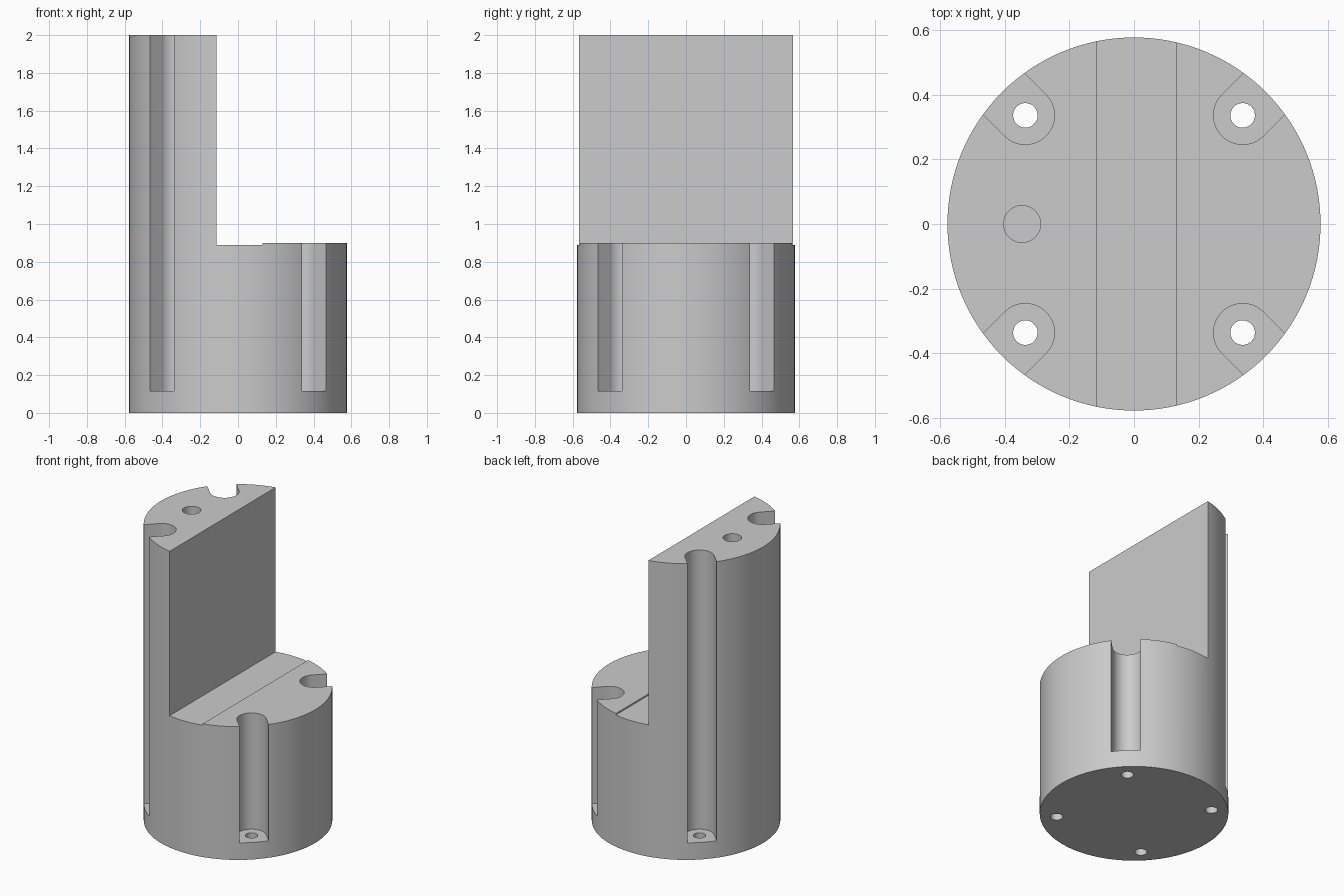
import bpy
import math

cube = bpy.data.objects.get("Cube")
if cube:
    bpy.data.objects.remove(cube, do_unlink=True)

R = 0.577          # body radius
H = 2.0            # full height
SLOT = 0.336       # slot centre offset on x and y
SLOT_R = 0.09
FLOOR = 0.115      # slot floor height

grey = bpy.data.materials.new("plain grey")
grey.use_nodes = True
colour = (0.6, 0.6, 0.6, 1)
grey.diffuse_color = colour
grey.node_tree.nodes["Principled BSDF"].inputs["Base Color"].default_value = colour


def cylinder(name, radius, x, y, z0, z1, sides):
    bpy.ops.mesh.primitive_cylinder_add(vertices=sides, radius=radius, depth=z1 - z0,
                                        location=(x, y, (z0 + z1) / 2))
    bpy.context.object.name = name
    return bpy.context.object


def prism(name, outline, z0, z1):
    """Upright solid from a counter-clockwise outline."""
    n = len(outline)
    verts = [(x, y, z) for z in (z0, z1) for x, y in outline]
    faces = [tuple(reversed(range(n))), tuple(range(n, 2 * n))]
    faces += [(i, (i + 1) % n, n + (i + 1) % n, n + i) for i in range(n)]
    mesh = bpy.data.meshes.new(name)
    mesh.from_pydata(verts, [], faces)
    obj = bpy.data.objects.new(name, mesh)
    bpy.context.collection.objects.link(obj)
    return obj


def box(name, x0, x1, z0, z1):
    return prism(name, [(x0, -1), (x1, -1), (x1, 1), (x0, 1)], z0, z1)


def slot(name, angle):
    """Round-ended channel opening outwards along the given angle."""
    local = [(1, -SLOT_R), (1, SLOT_R)]
    for i in range(33):
        a = math.pi / 2 + math.pi * i / 32
        local.append((SLOT_R * math.cos(a), SLOT_R * math.sin(a)))
    c, s = math.cos(angle), math.sin(angle)
    d = SLOT * math.sqrt(2)
    outline = [((x + d) * c - y * s, (x + d) * s + y * c) for x, y in local]
    return prism(name, outline, FLOOR, H + 0.2)


# Main round body
body = cylinder("stepped_round_body", R, 0, 0, 0, H, 128)

# Stepped cut: a high ledge at the side and a shallow recess beside the wall
cutters = [box("ledge_cutter", 0.127, 1, 0.90, H + 0.3),
           box("recess_cutter", -0.115, 0.13, 0.89, H + 0.3)]

# Four screw channels with through holes
for i in range(4):
    angle = math.pi / 4 + i * math.pi / 2
    d = SLOT * math.sqrt(2)
    cutters.append(slot("channel_cutter", angle))
    cutters.append(cylinder("screw_hole_cutter", 0.038, d * math.cos(angle),
                            d * math.sin(angle), -0.1, 0.3, 32))

# Blind hole in the top of the wall
cutters.append(cylinder("top_hole_cutter", 0.057, -0.346, 0, 0.9, H + 0.1, 48))

# Apply the cuts, then drop the cutters
bpy.context.view_layer.objects.active = body
for cutter in cutters:
    cutter.hide_render = True
    mod = body.modifiers.new("cut", 'BOOLEAN')
    mod.operation = 'DIFFERENCE'
    mod.solver = 'EXACT'
    mod.object = cutter
    bpy.ops.object.modifier_apply(modifier=mod.name)
    bpy.data.objects.remove(cutter, do_unlink=True)

body.data.materials.clear()
body.data.materials.append(grey)

# Smooth round walls, sharp edges kept
bpy.ops.object.select_all(action='DESELECT')
body.select_set(True)
bpy.ops.object.shade_smooth_by_angle(angle=math.radians(30))
